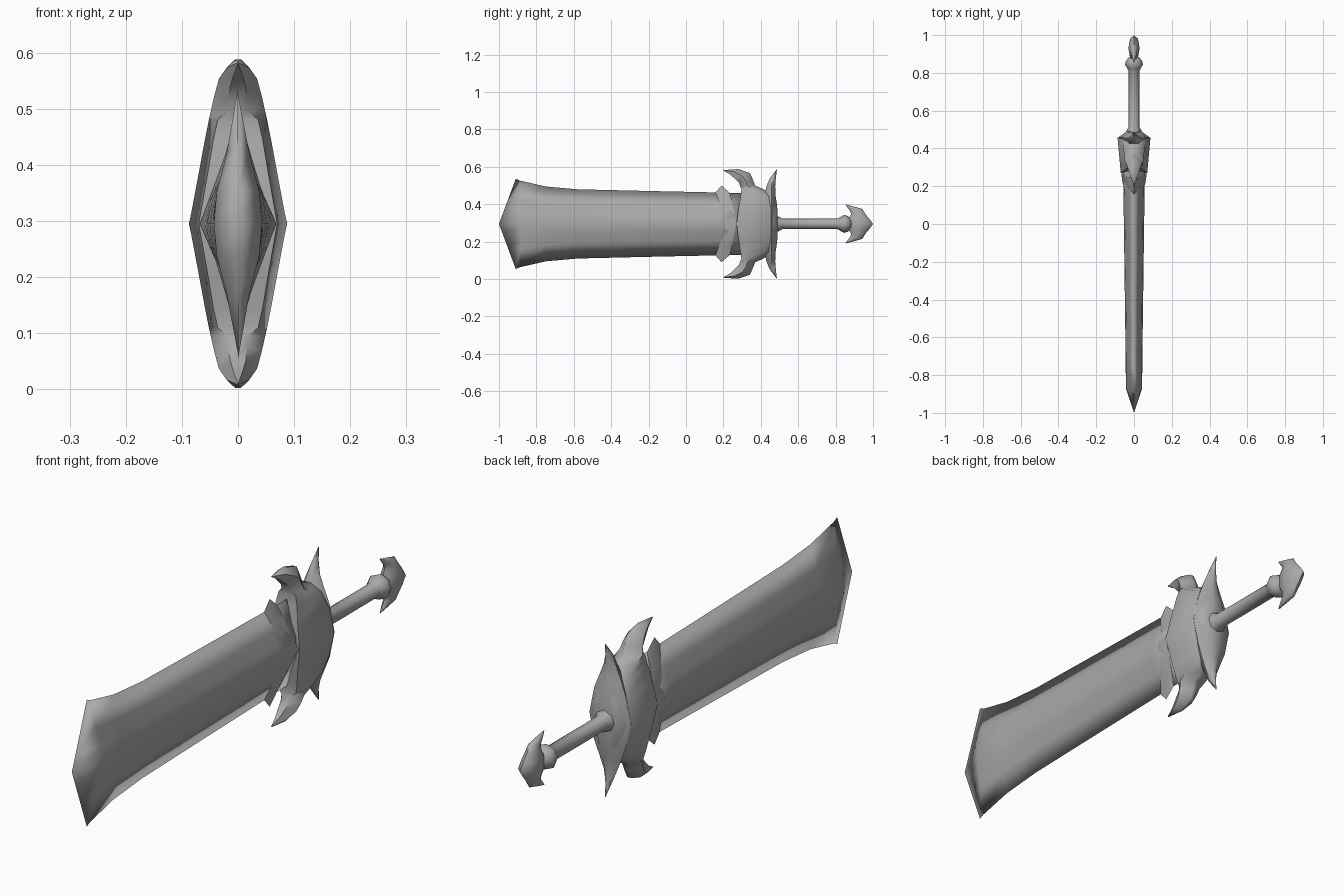
import bpy, bmesh, math
from mathutils import Vector

if "Cube" in bpy.data.objects:
    bpy.data.objects.remove(bpy.data.objects["Cube"])

MID = 0.295  # height of the sword's axis

steel = bpy.data.materials.new("grey_steel")
steel.use_nodes = True
COLOUR = (0.4, 0.4, 0.4, 1)
steel.diffuse_color = COLOUR
steel.node_tree.nodes["Principled BSDF"].inputs["Base Color"].default_value = COLOUR


def loft(name, rings, angle=180):
    """Skin a row of equal-length closed rings of (x, y, height from axis)."""
    bm = bmesh.new()
    rows = [[bm.verts.new((x, y, MID + h)) for x, y, h in r] for r in rings]
    n = len(rows[0])
    for a, b in zip(rows, rows[1:]):
        for i in range(n):
            j = (i + 1) % n
            bm.faces.new((a[i], a[j], b[j], b[i]))
    bm.faces.new(rows[0])
    bm.faces.new(rows[-1])
    bmesh.ops.remove_doubles(bm, verts=bm.verts, dist=0.0004)
    bmesh.ops.dissolve_degenerate(bm, edges=bm.edges, dist=0.0002)
    bmesh.ops.recalc_face_normals(bm, faces=bm.faces)
    mesh = bpy.data.meshes.new(name)
    bm.to_mesh(mesh)
    bm.free()
    ob = bpy.data.objects.new(name, mesh)
    bpy.context.collection.objects.link(ob)
    mesh.materials.append(steel)
    bpy.ops.object.select_all(action='DESELECT')
    ob.select_set(True)
    bpy.context.view_layer.objects.active = ob
    bpy.ops.object.shade_smooth_by_angle(angle=math.radians(angle))


def both_ways(rings):
    """Mirror rings that run upward from the axis, giving one bottom-to-top row."""
    return [[(x, y, -h) for x, y, h in r] for r in rings[:0:-1]] + rings


def section(profile, y, half_h, w, bow=0.0):
    """Symmetric blade section from (height fraction, width fraction) pairs."""
    side = [(w * k, y + bow * abs(t), half_h * t) for t, k in profile]
    return side + [(-x, yy, h) for x, yy, h in side[-2:0:-1]]


def hexagon(front, wf, mid, wm, rear, wr):
    """Six-sided ring through three (y, h) points, each with its own half width."""
    pts = [(wf, *front), (wm, *mid), (wr, *rear)]
    return pts + [(-x, y, h) for x, y, h in pts[::-1]]


def level(h, front, wf, mid, wm, rear, wr):
    return hexagon((front, h), wf, (mid, h), wm, (rear, h), wr)


def horn(p, q, w):
    mid = (Vector(p) + Vector(q)) / 2
    return hexagon(p, w * .4, mid, w, q, w * .25)


def oval(p, q, w, n=8):
    """Elliptical ring spanning (y, h) points p to q, with half width w."""
    p, q = Vector(p), Vector(q)
    c, d = (p + q) / 2, (q - p) / 2
    ring = []
    for i in range(n):
        a = 2 * math.pi * i / n
        v = c + d * math.cos(a)
        ring.append((w * math.sin(a), v.x, v.y))
    return ring


# Blade: flared cutting end, straight body, softly shaded over its edges
LENS = [(-1, 0), (-.55, .46), (-.25, .88), (0, 1), (.25, .88), (.55, .46), (1, 0)]
loft("blade", [section(LENS, *s) for s in (
    (-1, .242, 0, .09), (-.87, .232, .043, -.02), (-.75, .2, .044), (-.58, .185, .046),
    (-.2, .176, .051), (.17, .168, .056), (.3, .165, .058))])

# Collar where the blade enters the guard
DIAMOND = [(-1, 0), (-.6, .38), (0, 1), (.6, .38), (1, 0)]
loft("blade_collar", [section(DIAMOND, *s) for s in (
    (.2, .165, .054, -.045), (.215, .205, .06, -.025), (.27, .165, .068, -.035))], 60)

# Guard body running out into curled front horns above and below
loft("guard_body", both_ways([
    level(0, .27, .07, .455, .087, .49, .04),
    level(.09, .282, .054, .45, .07, .486, .028),
    level(.15, .292, .044, .42, .059, .465, .02),
    level(.185, .296, .036, .36, .052, .415, .012),
    horn((.29, .2), (.37, .205), .048), horn((.283, .22), (.357, .238), .042),
    horn((.258, .245), (.342, .272), .034), horn((.236, .264), (.28, .293), .02),
    horn((.2, .285), (.202, .288), .001)]), 62)

# Rear crest: a tall leaf shape with a spike at each end
loft("rear_crest", both_ways([
    level(0, .41, .06, .456, .0875, .493, .03),
    level(.1, .415, .045, .458, .066, .487, .02),
    level(.15, .42, .03, .456, .047, .479, .014),
    level(.2, .43, .011, .456, .027, .477, .008),
    level(.24, .446, .005, .465, .014, .48, .004),
    level(.291, .484, .0004, .485, .001, .486, .0004)]), 62)

# Grip with flared root and knob
GRIP = [(.47, .042), (.495, .04), (.515, .028), (.81, .028), (.82, .034),
        (.845, .048), (.865, .042), (.885, .024)]
loft("grip", [oval((y, -r), (y, r), r) for y, r in GRIP], 60)

# Arrow-shaped pommel: barbed wings meeting at a point
loft("pommel", both_ways([
    oval((.862, 0), (1, 0), .03), oval((.866, .025), (.98, .028), .028),
    oval((.882, .05), (.958, .054), .022), oval((.88, .066), (.943, .08), .016),
    oval((.868, .082), (.9, .092), .01), oval((.853, .102), (.856, .104), .001)]), 62)
